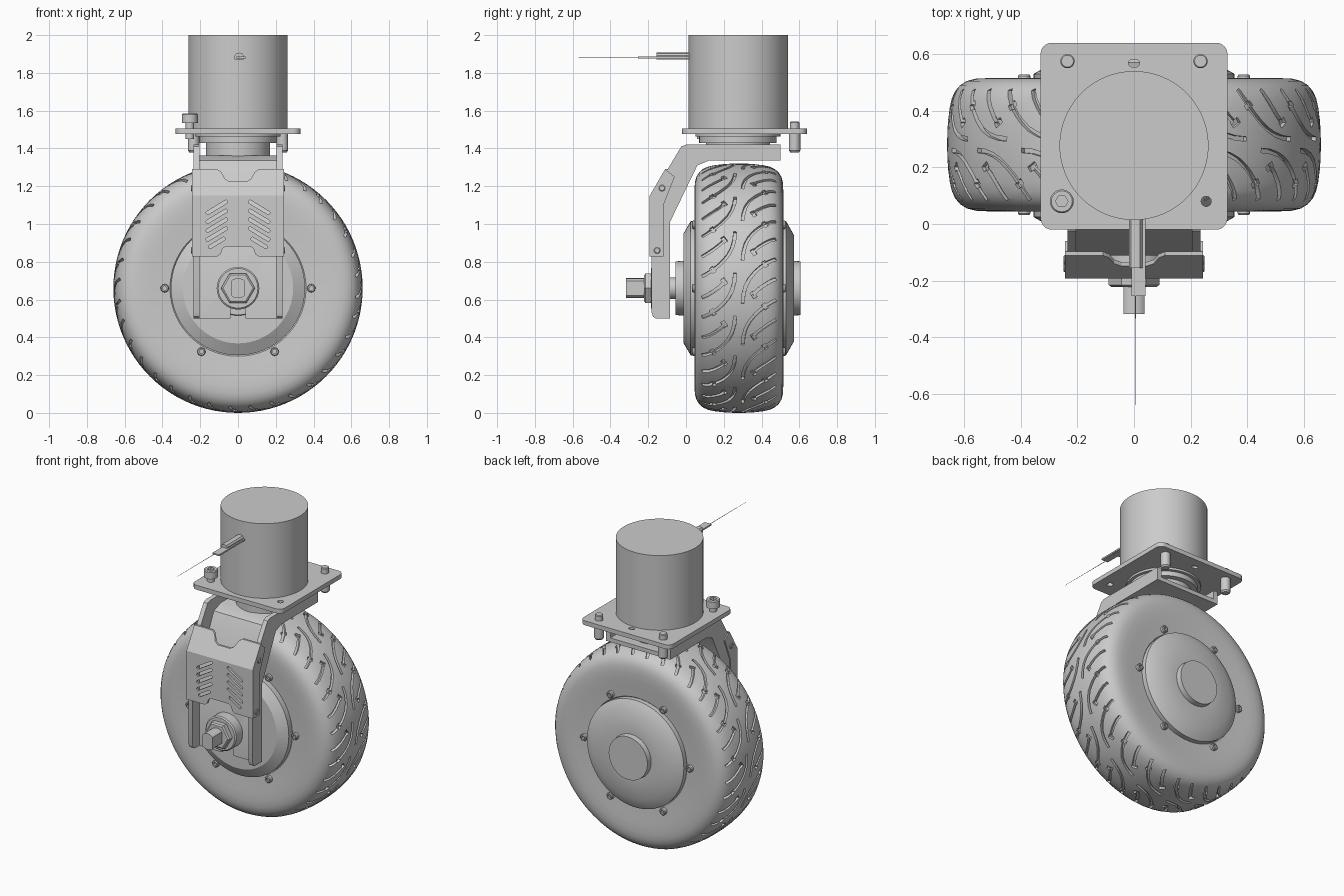
import bpy, bmesh
from math import sin, cos, pi, radians, hypot

if "Cube" in bpy.data.objects:
    bpy.data.objects.remove(bpy.data.objects["Cube"])

CY, CZ = 0.28, 0.66          # wheel centre


def place(axis, a, b, t):
    return {'x': (t, a, b), 'y': (a, t, b), 'z': (a, b, t)}[axis]


def finish(name, bm):
    bmesh.ops.recalc_face_normals(bm, faces=bm.faces)
    me = bpy.data.meshes.new(name)
    bm.to_mesh(me)
    bm.free()
    ob = bpy.data.objects.new(name, me)
    bpy.context.collection.objects.link(ob)
    return ob


def add_prism(bm, pts, axis, t0, t1):
    lo, hi = [[bm.verts.new(place(axis, a, b, t)) for a, b in pts] for t in (t0, t1)]
    bm.faces.new(lo)
    bm.faces.new(hi)
    n = len(pts)
    for i in range(n):
        bm.faces.new((lo[i], lo[(i + 1) % n], hi[(i + 1) % n], hi[i]))


def prism(name, pts, axis, t0, t1):
    bm = bmesh.new()
    add_prism(bm, pts, axis, t0, t1)
    return finish(name, bm)


def lathe(name, prof, axis, a, b, seg=48, closed=False):
    """Revolve (position along axis, radius) pairs about an axis through (a, b)."""
    bm = bmesh.new()
    rings = [[bm.verts.new(place(axis, a + r * cos(2 * pi * i / seg), b + r * sin(2 * pi * i / seg), t))
              for i in range(seg)] for t, r in prof]
    pairs = list(zip(rings, rings[1:]))
    if closed:
        pairs.append((rings[-1], rings[0]))
    else:
        bm.faces.new(rings[0])
        bm.faces.new(rings[-1])
    for p, q in pairs:
        for i in range(seg):
            j = (i + 1) % seg
            bm.faces.new((p[i], p[j], q[j], q[i]))
    return finish(name, bm)


def rect(x0, x1, y0, y1, r=0.0, n=6):
    if r == 0:
        return [(x0, y0), (x1, y0), (x1, y1), (x0, y1)]
    cs = [(x1 - r, y1 - r), (x0 + r, y1 - r), (x0 + r, y0 + r), (x1 - r, y0 + r)]
    return [(cx + r * cos(pi / 2 * (k + i / n)), cy + r * sin(pi / 2 * (k + i / n)))
            for k, (cx, cy) in enumerate(cs) for i in range(n + 1)]


def disc(x, y, r, n=20):
    return [(x + r * cos(2 * pi * i / n), y + r * sin(2 * pi * i / n)) for i in range(n)]


def cut(ob, cutter):
    m = ob.modifiers.new("cut", 'BOOLEAN')
    m.operation, m.solver, m.object = 'DIFFERENCE', 'EXACT', cutter
    me = bpy.data.meshes.new_from_object(ob.evaluated_get(bpy.context.evaluated_depsgraph_get()))
    ob.modifiers.clear()
    ob.data = me
    bpy.data.objects.remove(cutter)


# Tyre: half profile as (offset from centre, radius), mirrored
half = [(0, .66), (.05, .659), (.09, .656), (.13, .651), (.165, .643), (.19, .631), (.21, .614), (.225, .59),
        (.233, .56), (.235, .52), (.233, .47), (.228, .42), (.224, .36), (.19, .33)]
prof = [(CY - d, r) for d, r in reversed(half)] + [(CY + d, r) for d, r in half[1:]]
tyre = lathe("tyre", prof, 'y', 0, CZ, 96, closed=True)


def crown(d):
    for (d0, r0), (d1, r1) in zip(half, half[1:]):
        if d0 <= abs(d) <= d1:
            return r0 + (r1 - r0) * (abs(d) - d0) / (d1 - d0)


# Tread grooves: paths of (offset, degrees) swept into box-section cutters
def groove(bm, path, width, depth, turn, side):
    pts = [(side * d, radians(side * a + turn)) for d, a in path]
    rings = []
    for i, (d, a) in enumerate(pts):
        p, q = pts[max(i - 1, 0)], pts[min(i + 1, len(pts) - 1)]
        ty, ta = q[0] - p[0], (q[1] - p[1]) * .65
        ln = hypot(ty, ta)
        ny, na = -ta / ln * width / 2, ty / ln * width / 2 / .65
        ring = []
        for s, out in ((-1, 0), (1, 0), (1, 1), (-1, 1)):
            r = crown(d) - depth if not out else .70
            ring.append(bm.verts.new((r * cos(a + s * na), CY + d + s * ny, CZ + r * sin(a + s * na))))
        rings.append(ring)
    bm.faces.new(rings[0])
    bm.faces.new(rings[-1])
    for p, q in zip(rings, rings[1:]):
        for i in range(4):
            j = (i + 1) % 4
            bm.faces.new((p[i], p[j], q[j], q[i]))


long_path = [(.02, -7), (.024, -3), (.036, 1), (.055, 4.3), (.08, 7), (.105, 9.2), (.14, 11.6), (.175, 13.4), (.195, 14.2)]
short_path = [(.075, 17), (.1, 19.2), (.13, 21.2), (.165, 23.2), (.195, 24.5)]
tees = [[(.068, 18.2), (.088, 15.6)], [(.128, 12.6), (.148, 10.2)]]
for paths, w in (([long_path, short_path], .016), (tees, .022)):
    bm = bmesh.new()
    for k in range(18):
        for side in (1, -1):
            for p in paths:
                groove(bm, p, w, .017 if w < .02 else .015, k * 20, side)
    cut(tyre, finish("tread_cutter", bm))

# Hub with chamfered covers and end bosses
lathe("hub", [(-.055, .142), (-.012, .145), (-.012, .292), (.025, .355), (.06, .355), (.50, .355),
              (.53, .355), (.572, .28), (.572, .145), (.607, .142)], 'y', 0, CZ, 64)
for k in range(6):
    bx, bz = .388 * cos(k * pi / 3), CZ + .388 * sin(k * pi / 3)
    for s, nm in ((-1, "front"), (1, "back")):
        lathe(f"rim_bolt_{nm}", [(CY + s * u, r) for u, r in
              ((.2, .022), (.243, .022), (.248, .018), (.248, .011), (.236, .011))], 'y', bx, bz, 16)

# Axle with flats, washer and nut
axle = [(max(-.037, min(.037, x)), z) for x, z in disc(0, CZ, .053, 40)]
prism("axle", axle, 'y', -.318, 0)
lathe("axle_collar", [(-.085, .058), (-.05, .058)], 'y', 0, CZ, 32)
lathe("washer", [(-.185, .105), (-.178, .113), (-.11, .113)], 'y', 0, CZ, 32)
lathe("axle_nut", [(-.222, .08), (-.215, .09), (-.18, .09)], 'y', 0, CZ, 6)

# Fork: bent web with side flanges
inner = [(-.085, .5), (-.085, 1.01), (.06, 1.31), (.12, 1.335), (.5, 1.335)]
web = prism("fork_web", inner + [(.5, 1.362), (.11, 1.362), (.04, 1.335), (-.112, 1.02), (-.112, .5)], 'x', -.21, .21)
cut(web, prism("notch_cutter", rect(-.04, .04, .4, .66), 'y', -.2, 0))
outer = [(.5, 1.335), (.5, 1.42), (-.0, 1.42), (-.025, 1.41), (-.182, 1.15), (-.182, .53), (-.175, .51), (-.16, .5)]
for s in (-1, 1):
    prism("fork_flange", inner[:-1] + outer, 'x', s * .205, s * .235)

# Fork cover: notched plate, folded at the bend, with vent slots
pts = []
for s in (1, -1):
    edge = [(.0, .88), (.065, .88), (.082, .87), (.092, .84), (.11, .828), (.243, .828),
            (.243, 1.29), (.11, 1.29), (.088, 1.275), (.07, 1.24), (.045, 1.225), (.0, 1.225)]
    pts += edge[:-1] if s == 1 else [(-x, z) for x, z in reversed(edge[1:])]
bm = bmesh.new()
add_prism(bm, pts, 'y', -.192, -.178)
bmesh.ops.bisect_plane(bm, geom=bm.verts[:] + bm.edges[:] + bm.faces[:], dist=1e-5,
                       plane_co=(0, 0, 1.15), plane_no=(0, 0, 1))
for v in bm.verts:
    if v.co.z > 1.15:
        v.co.y += (v.co.z - 1.15) * .58
cover = finish("fork_cover", bm)
bm = bmesh.new()
for s in (1, -1):
    for k in range(5):
        x0, z0 = .112, 1.088 - k * .047
        c, sn = cos(radians(31)), -sin(radians(31))
        ln = .13 if k < 4 else .10
        add_prism(bm, [(s * (x0 + u * c - v * sn), z0 + u * sn + v * c) for u, v in
                       rect(-ln / 2, ln / 2, -.009, .009, .0085, 4)], 'y', -.25, -.15)
cut(cover, finish("slot_cutter", bm))
for s in (-1, 1):
    prism("cover_side", [(-.19, .828), (-.19, 1.15), (-.11, 1.29), (-.06, 1.25), (-.12, 1.10), (-.12, .828)],
          'x', s * .233, s * .243)
    for y, z in ((-.127, 1.19), (-.153, .86)):
        lathe("cover_screw", [(s * .23, .017), (s * .246, .017), (s * .249, .013)], 'x', y, z, 16)

# Swivel bearing, mounting plate and housing
lathe("swivel_bearing", [(1.355, .17), (1.43, .17), (1.43, .205), (1.462, .205), (1.462, .225), (1.478, .225)],
      'z', 0, .275, 48)
plate = prism("mounting_plate", rect(-.33, .33, -.02, .64, .04), 'z', 1.476, 1.505)
bm = bmesh.new()
add_prism(bm, disc(.255, .08, .018), 'z', 1.4, 1.6)
add_prism(bm, rect(-.02, .02, .555, .58, .012), 'z', 1.4, 1.6)
cut(plate, finish("hole_cutter", bm))
lathe("housing", [(1.50, .263), (2.0, .263)], 'z', 0, .277, 80)

# Rear pins and front cap bolt
for s in (-1, 1):
    lathe("plate_pin", [(1.378, .022), (1.388, .03), (1.476, .03), (1.476, .025), (1.537, .025), (1.542, .021)],
          'z', s * .235, .575, 24)
lathe("bolt_shank", [(1.45, .022), (1.545, .022)], 'z', -.255, .08, 20)
head = lathe("bolt_head", [(1.535, .042), (1.58, .042), (1.586, .037)], 'z', -.255, .08, 24)
cut(head, lathe("socket_cutter", [(1.56, .022), (1.62, .022)], 'z', -.255, .08, 6))

# Lead at the housing front: rounded sleeve, flat tab, fine wire
sleeve = [(-.018, 1.872), (.03, 1.872), (.03, 1.892), (.022, 1.903), (.006, 1.907), (-.01, 1.903), (-.018, 1.892)]
prism("lead_sleeve", sleeve, 'y', -.155, .04)
prism("lead_tab", rect(-.008, .04, 1.876, 1.886), 'y', -.255, .03)
lathe("lead_wire", [(-.64, .0008), (-.25, .0018)], 'y', .006, 1.881, 6)

# Smooth shading with sharp edges kept
bpy.ops.object.select_all(action='SELECT')
bpy.context.view_layer.objects.active = tyre
bpy.ops.object.shade_smooth_by_angle(angle=radians(30))
